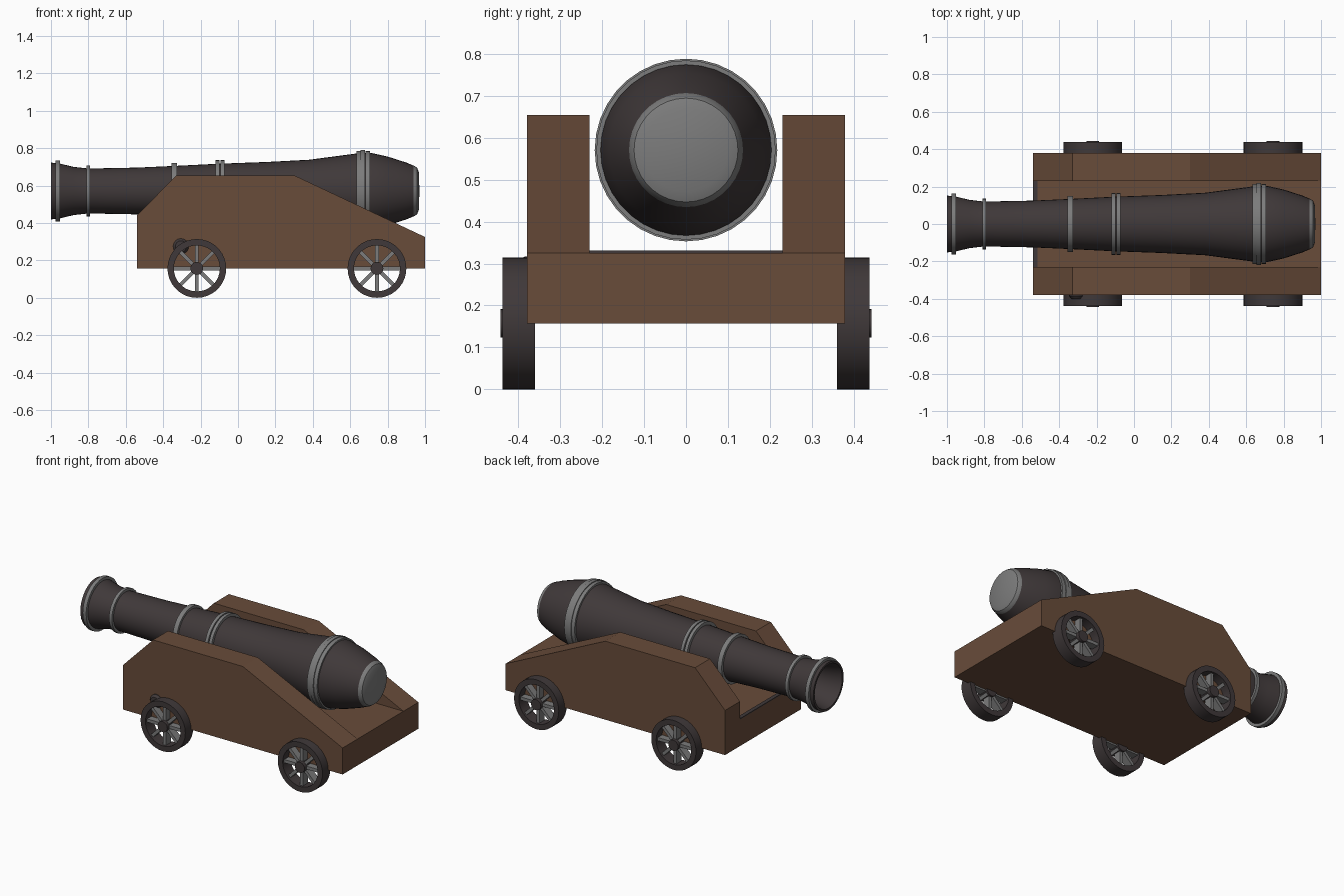
import bpy, bmesh, math
from mathutils import Matrix, Vector

if "Cube" in bpy.data.objects:
    bpy.data.objects.remove(bpy.data.objects["Cube"])

AXIS_Z = 0.571          # height of the barrel axis
WHEEL_R = 0.157


def material(name, rgb):
    m = bpy.data.materials.new(name)
    m.diffuse_color = (*rgb, 1)
    m.use_nodes = True
    m.node_tree.nodes["Principled BSDF"].inputs["Base Color"].default_value = m.diffuse_color
    return m


IRON = material("dark iron", (0.050, 0.040, 0.041))
STEEL = material("grey steel", (0.20, 0.20, 0.20))
WOOD = material("brown wood", (0.140, 0.072, 0.042))


def finish(name, bm, mat, smooth=True):
    bmesh.ops.recalc_face_normals(bm, faces=bm.faces)
    me = bpy.data.meshes.new(name)
    bm.to_mesh(me)
    bm.free()
    me.materials.append(mat)
    ob = bpy.data.objects.new(name, me)
    bpy.context.collection.objects.link(ob)
    if smooth:
        bpy.ops.object.select_all(action='DESELECT')
        bpy.context.view_layer.objects.active = ob
        ob.select_set(True)
        bpy.ops.object.shade_smooth_by_angle(angle=math.radians(35))
    return ob


def lathe(name, profile, mat, axis, origin, sides=36, closed=False):
    """Spin (distance along axis, radius) points around the x or y axis."""
    bm = bmesh.new()
    rings = []
    for d, r in profile:
        if r == 0:
            p = (d, 0, 0) if axis == 'X' else (0, d, 0)
            rings.append([bm.verts.new(Vector(p) + Vector(origin))] * sides)
            continue
        ring = []
        for i in range(sides):
            a = math.tau * i / sides
            c, s = r * math.cos(a), r * math.sin(a)
            p = (d, c, s) if axis == 'X' else (c, d, s)
            ring.append(bm.verts.new(Vector(p) + Vector(origin)))
        rings.append(ring)
    pairs = list(zip(rings, rings[1:]))
    if closed:
        pairs.append((rings[-1], rings[0]))
    for a, b in pairs:
        for i in range(sides):
            j = (i + 1) % sides
            quad = list(dict.fromkeys([a[i], a[j], b[j], b[i]]))
            bm.faces.new(quad)
    return finish(name, bm, mat)


def extrude_xz(name, outline, y0, y1, mat):
    """Solid made from an x/z outline between two y planes."""
    bm = bmesh.new()
    f = bm.faces.new([bm.verts.new((x, y0, z)) for x, z in outline])
    res = bmesh.ops.extrude_face_region(bm, geom=[f])
    verts = [v for v in res["geom"] if isinstance(v, bmesh.types.BMVert)]
    bmesh.ops.translate(bm, verts=verts, vec=(0, y1 - y0, 0))
    return finish(name, bm, mat, smooth=False)


# Barrel: bore, muzzle flare, chase, reinforce and breech
barrel = [(-0.35, 0), (-0.35, 0.11), (-0.90, 0.115), (-1.0, 0.138), (-1.0, 0.152),
          (-0.95, 0.146), (-0.88, 0.129), (-0.80, 0.120), (-0.54, 0.125),
          (-0.34, 0.134), (-0.10, 0.146), (0.15, 0.155), (0.38, 0.167),
          (0.63, 0.200), (0.71, 0.204), (0.80, 0.184), (0.90, 0.152),
          (0.94, 0.135), (0.94, 0)]
lathe("barrel", barrel, IRON, 'X', (0, 0, AXIS_Z))

# Reinforcing bands: centre, half width, inner and outer radius
bands = [(-0.963, 0.012, 0.135, 0.164), (-0.80, 0.010, 0.11, 0.136),
         (-0.34, 0.015, 0.12, 0.150), (-0.110, 0.010, 0.13, 0.165),
         (-0.083, 0.010, 0.13, 0.165), (0.645, 0.012, 0.18, 0.213),
         (0.668, 0.012, 0.18, 0.218), (0.693, 0.012, 0.18, 0.214)]
for i, (x, w, ri, ro) in enumerate(bands):
    lathe(f"barrel_band_{i + 1}", [(x - w, ri), (x - w, ro), (x + w, ro), (x + w, ri)],
          STEEL, 'X', (0, 0, AXIS_Z), closed=True)

# Rounded breech cap
lathe("breech_cap", [(0.90, 0), (0.90, 0.128), (0.915, 0.137), (0.94, 0.136),
                     (0.958, 0.124), (0.967, 0.10), (0.97, 0)],
      STEEL, 'X', (0, 0, AXIS_Z))

# Carriage floor and the two cheeks
extrude_xz("carriage_floor", [(-0.54, 0.157), (1.0, 0.157), (1.0, 0.325), (-0.54, 0.325)],
           -0.23, 0.23, WOOD)
cheek = [(-0.54, 0.157), (1.0, 0.157), (1.0, 0.325), (0.30, 0.655),
         (-0.33, 0.655), (-0.54, 0.44)]
for side, s in (("front", -1), ("back", 1)):
    extrude_xz(f"{side}_cheek", cheek, s * 0.23, s * 0.38, WOOD)

# Iron strip on the leading edge of the floor
extrude_xz("floor_edge_strip", [(-0.54, 0.32), (-0.515, 0.32), (-0.515, 0.331), (-0.54, 0.331)],
           -0.23, 0.23, IRON)

# Small iron boss behind the leading front wheel
lathe("iron_boss", [(-0.40, 0), (-0.40, 0.03), (-0.385, 0.042), (-0.36, 0.042), (-0.36, 0)],
      IRON, 'Y', (-0.305, 0, 0.275), sides=16)

# Spoked wheels
for side, s in (("front", -1), ("back", 1)):
    for end, x in (("muzzle", -0.22), ("breech", 0.743)):
        o = (x, 0, WHEEL_R)
        lathe(f"{side}_{end}_wheel_rim",
              [(s * 0.36, 0.123), (s * 0.36, WHEEL_R), (s * 0.438, WHEEL_R), (s * 0.438, 0.123)],
              IRON, 'Y', o, closed=True)
        lathe(f"{side}_{end}_wheel_hub",
              [(s * 0.36, 0), (s * 0.36, 0.034), (s * 0.443, 0.034), (s * 0.443, 0)],
              IRON, 'Y', o, sides=24)
        bm = bmesh.new()
        for i in range(8):
            m = (Matrix.Translation((x, s * 0.398, WHEEL_R))
                 @ Matrix.Rotation(math.tau * i / 8, 4, 'Y')
                 @ Matrix.Translation((0.077, 0, 0))
                 @ Matrix.Diagonal((0.10, 0.05, 0.020, 1)))
            bmesh.ops.create_cube(bm, size=1, matrix=m)
        finish(f"{side}_{end}_wheel_spokes", bm, STEEL, smooth=False)
